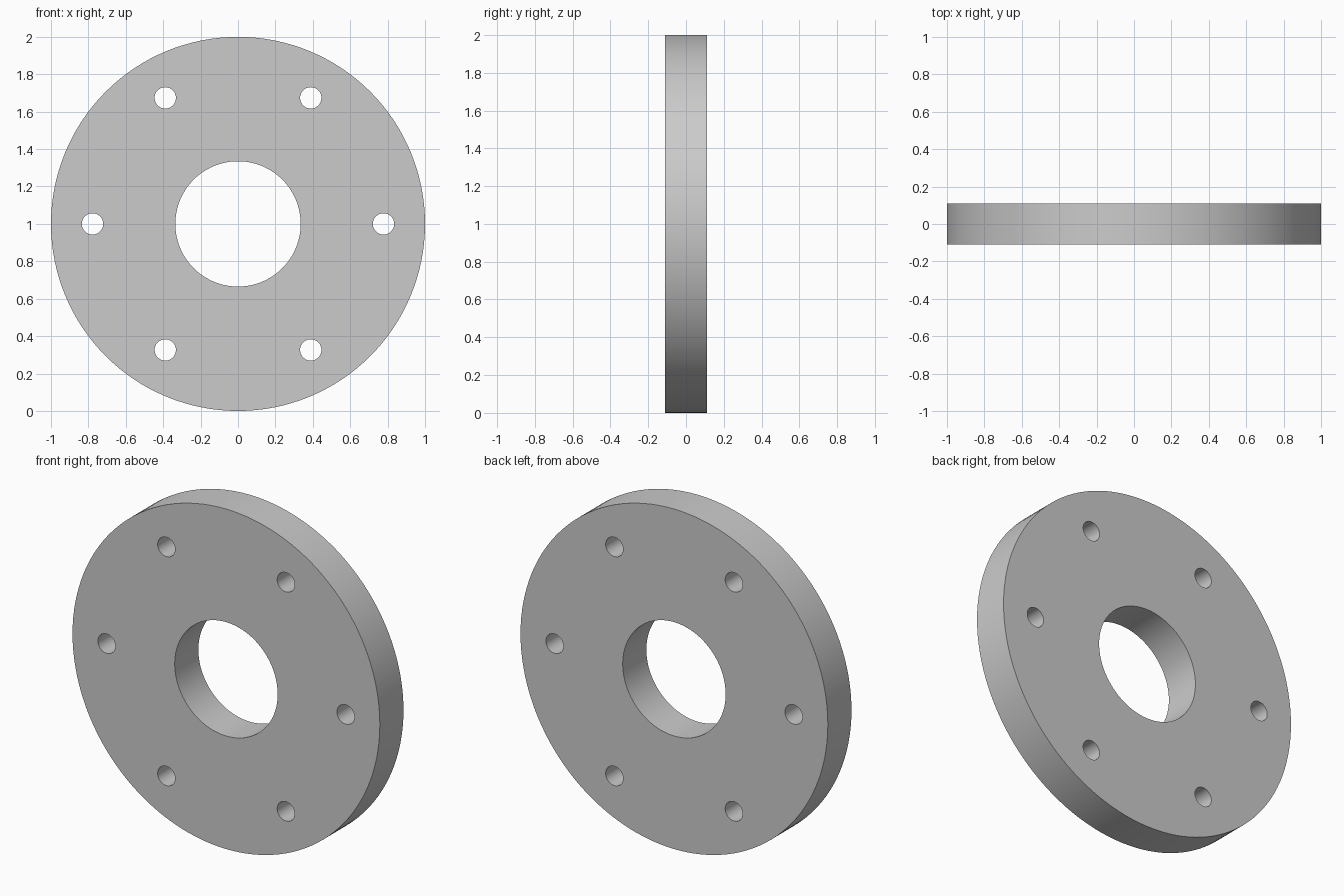
import bpy
from math import cos, sin, pi

if "Cube" in bpy.data.objects:
    bpy.data.objects.remove(bpy.data.objects["Cube"])

THICKNESS = 0.22
BOLT_CIRCLE = 0.778


def cylinder(name, radius, depth, sides, x=0.0, z=1.0):
    """Cylinder whose axis runs front to back."""
    bpy.ops.mesh.primitive_cylinder_add(
        vertices=sides, radius=radius, depth=depth,
        location=(x, 0, z), rotation=(pi / 2, 0, 0))
    obj = bpy.context.object
    obj.name = name
    return obj


# Flange disc
flange = cylinder("flange_disc", 1.0, THICKNESS, 128)

# Centre bore and six bolt holes
cutters = [cylinder("bore_cutter", 0.335, 1.0, 96)]
for i in range(6):
    a = i * pi / 3
    cutters.append(cylinder(f"bolt_hole_cutter_{i + 1}", 0.057, 1.0, 48,
                            BOLT_CIRCLE * cos(a), 1 + BOLT_CIRCLE * sin(a)))

# Cut the holes, then clear the cutters away
bpy.context.view_layer.objects.active = flange
for cutter in cutters:
    cutter.hide_render = True
    mod = flange.modifiers.new("cut", 'BOOLEAN')
    mod.operation = 'DIFFERENCE'
    mod.solver = 'EXACT'
    mod.object = cutter
    bpy.ops.object.modifier_apply(modifier=mod.name)
    bpy.data.objects.remove(cutter, do_unlink=True)

# Smooth round walls, sharp rims
bpy.ops.object.select_all(action='DESELECT')
flange.select_set(True)
bpy.context.view_layer.objects.active = flange
bpy.ops.object.shade_smooth_by_angle(angle=pi / 6)
